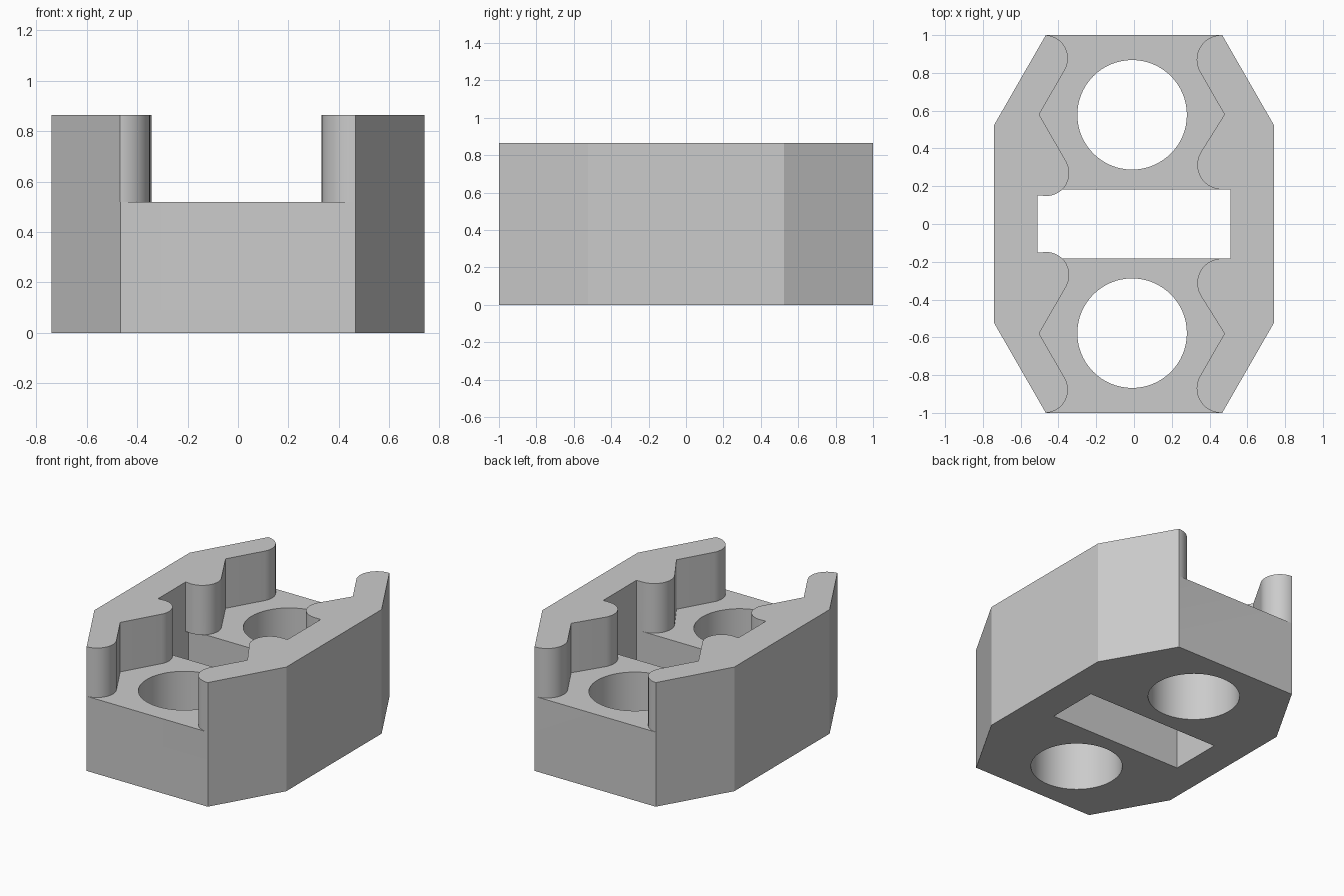
import bpy, bmesh
from math import cos, sin, radians

cube = bpy.data.objects.get("Cube")
if cube:
    bpy.data.objects.remove(cube, do_unlink=True)

HEIGHT, FLOOR = 0.865, 0.52

grey = bpy.data.materials.new("grey plastic")
grey.use_nodes = True
colour = (0.6, 0.6, 0.6, 1)
grey.diffuse_color = colour
grey.node_tree.nodes["Principled BSDF"].inputs["Base Color"].default_value = colour


def prism(name, outline, z0, z1):
    """Extrude a flat outline between two heights."""
    bm = bmesh.new()
    face = bm.faces.new([bm.verts.new((x, y, z0)) for x, y in outline])
    top = bmesh.ops.extrude_face_region(bm, geom=[face])["geom"]
    verts = [v for v in top if isinstance(v, bmesh.types.BMVert)]
    bmesh.ops.translate(bm, verts=verts, vec=(0, 0, z1 - z0))
    bmesh.ops.recalc_face_normals(bm, faces=bm.faces)
    mesh = bpy.data.meshes.new(name)
    bm.to_mesh(mesh)
    bm.free()
    mesh.materials.append(grey)
    obj = bpy.data.objects.new(name, mesh)
    bpy.context.collection.objects.link(obj)
    return obj


def arc(cx, cy, r, start, end, steps=16):
    angles = [radians(start + (end - start) * i / steps) for i in range(steps + 1)]
    return [(cx + r * cos(a), cy + r * sin(a)) for a in angles]


def mirror_y(points):
    return [(x, -y) for x, y in reversed(points)]


def cut(body, cutter):
    mod = body.modifiers.new(cutter.name, "BOOLEAN")
    mod.operation, mod.solver, mod.object = "DIFFERENCE", "EXACT", cutter
    bpy.context.view_layer.objects.active = body
    bpy.ops.object.modifier_apply(modifier=mod.name)
    bpy.data.objects.remove(cutter, do_unlink=True)


# Eight-sided block
right_edge = [(0.74, 0.525), (0.467, 1)]
left_edge = [(-0.467, 1), (-0.74, 0.525)]
half = right_edge + left_edge
body = prism("clamp_body", half + mirror_y(half), 0, HEIGHT)

# Cross slot through the floor
slot = [(-0.51, -0.183), (0.51, -0.183), (0.51, 0.183), (-0.51, 0.183)]
cut(body, prism("slot_cutter", slot, -0.1, FLOOR))

# Upper channel with rounded lobes and V notches on both walls
right_wall = ([(0.51, 0.183)] + arc(0.465, 0.313, 0.13, 270, 150)
              + [(0.479, 0.58)] + arc(0.462, 0.87, 0.13, 210, 90) + [(0.462, 1.1)])
left_wall = ([(-0.473, 1.1)] + arc(-0.473, 0.877, 0.123, 90, -30)
             + [(-0.502, 0.58)] + arc(-0.465, 0.27, 0.122, 30, -90) + [(-0.51, 0.152)])
half = right_wall + left_wall
cut(body, prism("channel_cutter", half + mirror_y(half), FLOOR, HEIGHT + 0.1))

# Two round through holes
for side in (-1, 1):
    circle = arc(-0.01, side * 0.578, 0.29, 0, 360, 64)[:-1]
    cut(body, prism("hole_cutter", circle, -0.1, HEIGHT + 0.1))

# Smooth the curved walls, keep the edges crisp
bpy.ops.object.select_all(action="DESELECT")
body.select_set(True)
bpy.context.view_layer.objects.active = body
bpy.ops.object.shade_smooth_by_angle(angle=radians(25))
